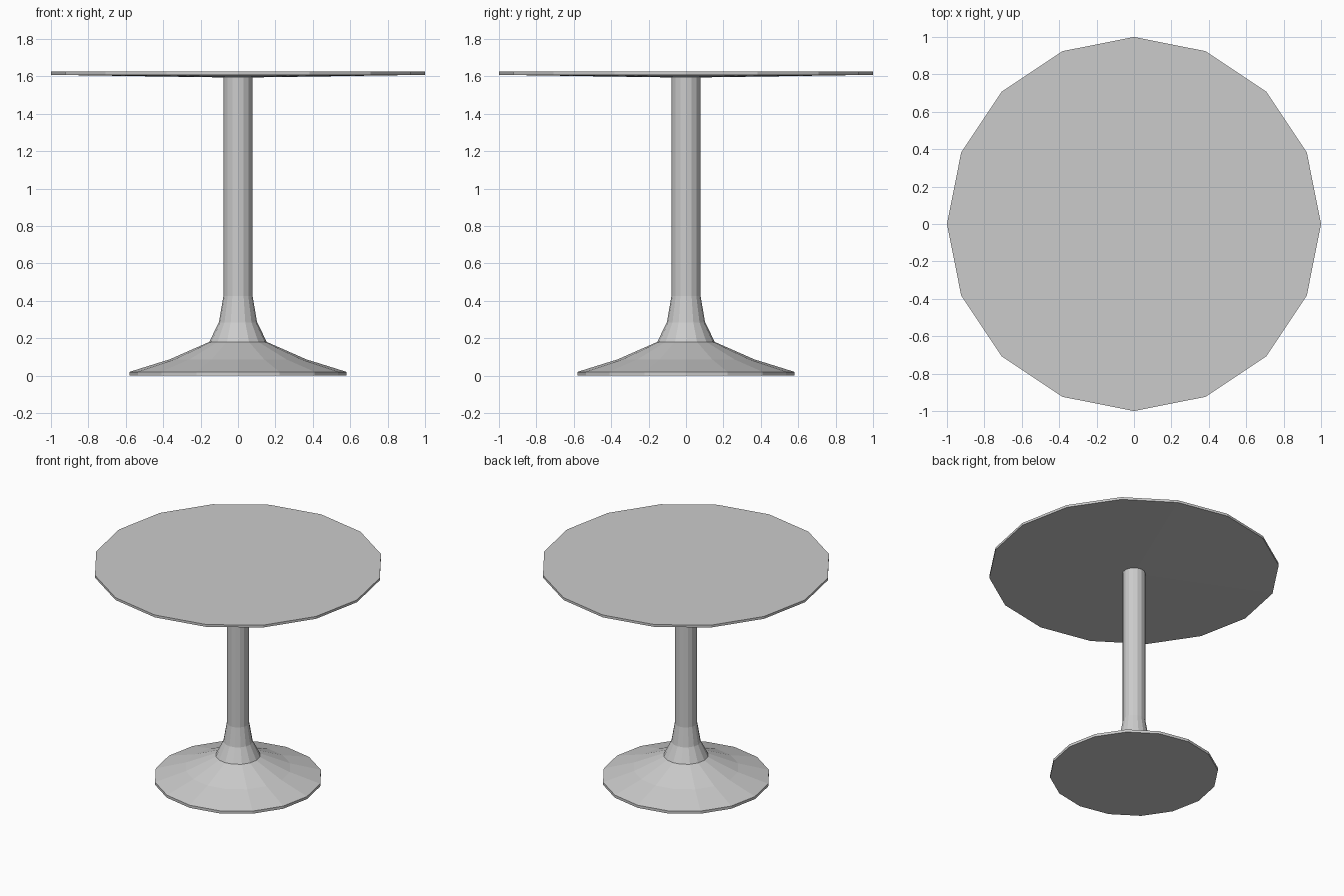
import bpy, bmesh
from math import cos, sin, pi

if "Cube" in bpy.data.objects:
    bpy.data.objects.remove(bpy.data.objects["Cube"])

SIDES = 16


def lathe(name, profile):
    """Revolve (radius, z) points, listed bottom to top; radius 0 makes a pole."""
    bm = bmesh.new()
    rings = []
    for r, z in profile:
        if r == 0:
            rings.append([bm.verts.new((0, 0, z))] * SIDES)
        else:
            rings.append([bm.verts.new((r * cos(2 * pi * i / SIDES),
                                        r * sin(2 * pi * i / SIDES), z))
                          for i in range(SIDES)])
    for low, high in zip(rings, rings[1:]):
        for i in range(SIDES):
            j = (i + 1) % SIDES
            corners = [low[i], low[j], high[j], high[i]]
            bm.faces.new(list(dict.fromkeys(corners)))
    # flat caps on open ends
    for ring in (rings[0], rings[-1]):
        if ring[0] is not ring[1]:
            bm.faces.new(ring)
    bmesh.ops.recalc_face_normals(bm, faces=bm.faces)
    mesh = bpy.data.meshes.new(name)
    bm.to_mesh(mesh)
    bm.free()
    obj = bpy.data.objects.new(name, mesh)
    bpy.context.collection.objects.link(obj)
    return obj


# pedestal: flared foot, neck and column in one turned piece
lathe("pedestal", [(0.58, 0), (0.58, 0.02), (0.365, 0.087), (0.154, 0.18),
                   (0.102, 0.285), (0.078, 0.425), (0.078, 1.605)])

# table top: thin disc with a very shallow conical underside
lathe("table_top", [(0, 1.593), (1.0, 1.608), (1.0, 1.626)])
